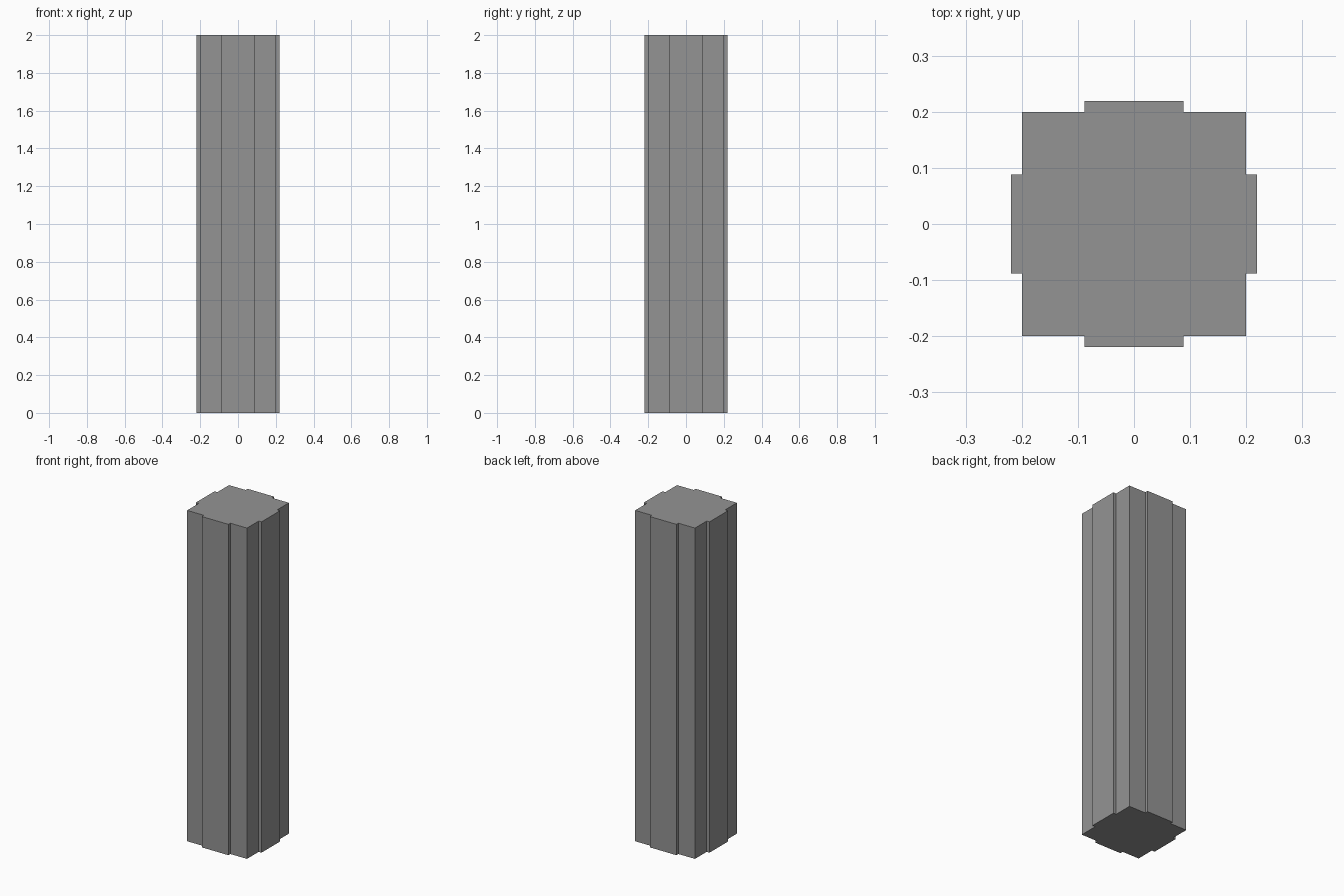
import bpy, bmesh

if "Cube" in bpy.data.objects:
    bpy.data.objects.remove(bpy.data.objects["Cube"])

HEIGHT = 2.0
CORE = 0.20      # half width of the square shaft
RIB = 0.219      # distance of the raised panel faces from the axis
PANEL = 0.0885   # half width of the raised panels

# One quarter of the cross-section (right panel to the next corner), turned four times
quarter = [(RIB, -PANEL), (RIB, PANEL), (CORE, PANEL), (CORE, CORE), (PANEL, CORE)]
profile = []
for _ in range(4):
    profile += quarter
    quarter = [(-y, x) for x, y in quarter]

# Pillar: extrude the cross-section to full height
bm = bmesh.new()
base = bm.faces.new([bm.verts.new((x, y, 0)) for x, y in profile])
ext = bmesh.ops.extrude_face_region(bm, geom=[base], use_keep_orig=True)
top = [v for v in ext["geom"] if isinstance(v, bmesh.types.BMVert)]
bmesh.ops.translate(bm, verts=top, vec=(0, 0, HEIGHT))
bmesh.ops.recalc_face_normals(bm, faces=bm.faces)

mesh = bpy.data.meshes.new("pillar")
bm.to_mesh(mesh)
bm.free()
pillar = bpy.data.objects.new("pillar", mesh)
bpy.context.collection.objects.link(pillar)

# Dark grey finish
grey = bpy.data.materials.new("dark_grey")
grey.diffuse_color = (0.296, 0.296, 0.296, 1)
grey.use_nodes = True
grey.node_tree.nodes["Principled BSDF"].inputs["Base Color"].default_value = grey.diffuse_color
mesh.materials.append(grey)
